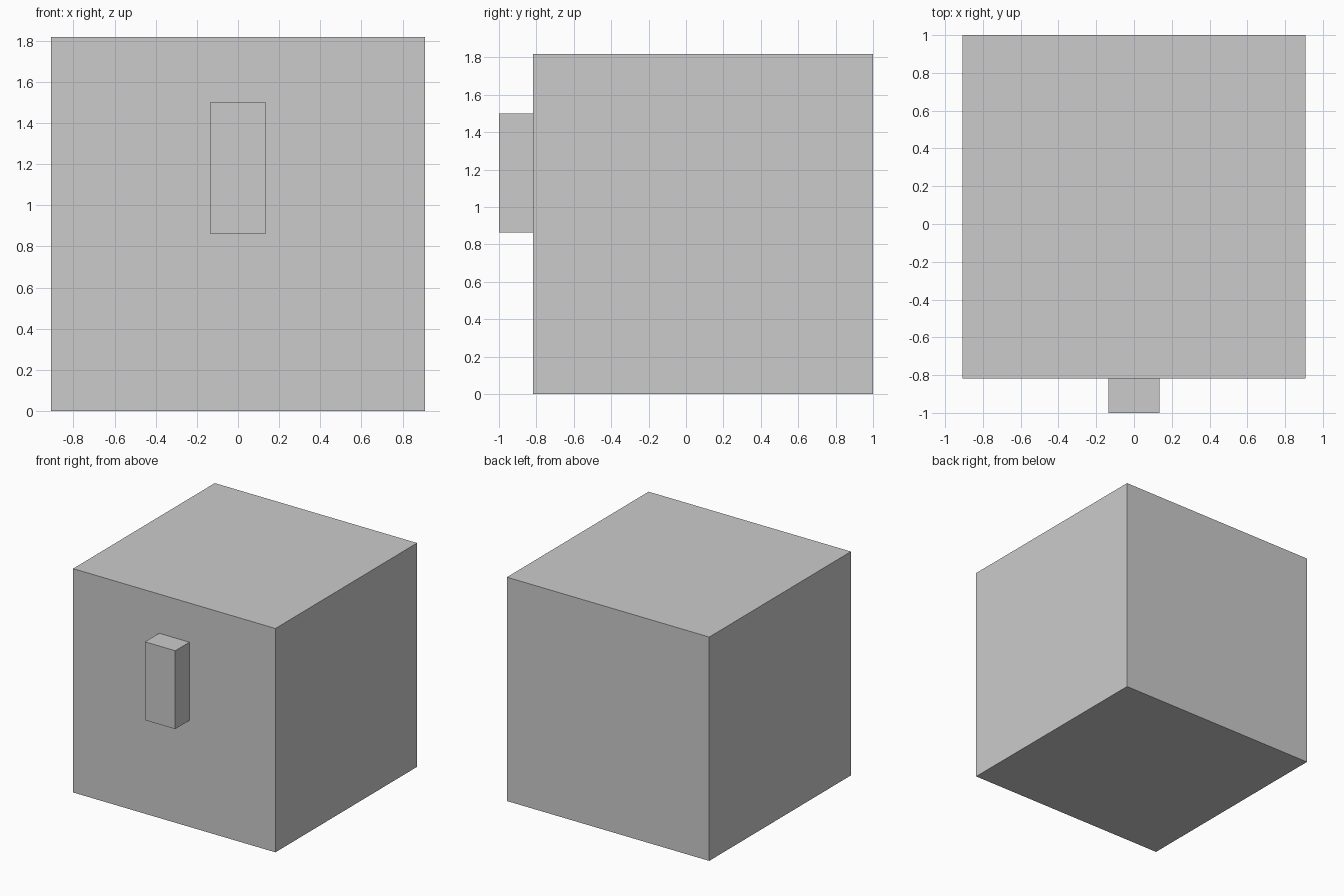
import bpy
import bmesh
from mathutils import Matrix, Vector

if "Cube" in bpy.data.objects:
    bpy.data.objects.remove(bpy.data.objects["Cube"])


def box(name, lo, hi):
    """Axis-aligned box between two corners."""
    lo, hi = Vector(lo), Vector(hi)
    bm = bmesh.new()
    bmesh.ops.create_cube(
        bm, size=1,
        matrix=Matrix.Translation((lo + hi) / 2) @ Matrix.Diagonal((*(hi - lo), 1)))
    mesh = bpy.data.meshes.new(name)
    bm.to_mesh(mesh)
    bm.free()
    obj = bpy.data.objects.new(name, mesh)
    bpy.context.collection.objects.link(obj)
    return obj


side = 1.818          # edge of the cube
front = 1 - side      # y of its front face

# Main cube
box("body", (-side / 2, front, 0), (side / 2, 1, side))

# Upright block on the front face, slightly sunk into the body
box("front_block", (-0.136, -1, 0.864), (0.136, front + 0.02, 1.5))
